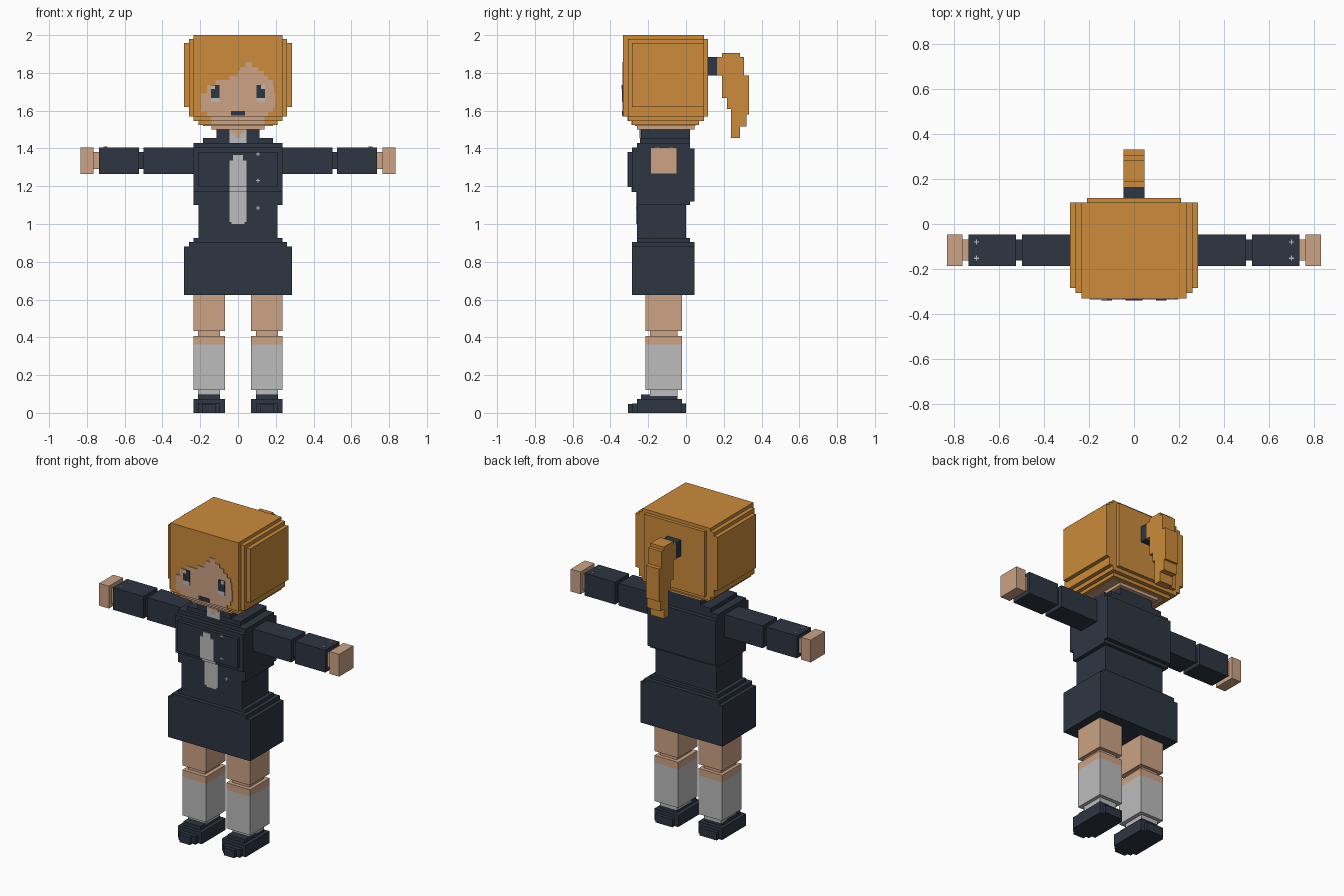
import bpy, bmesh

def material(name, r, g, b):
    m = bpy.data.materials.new(name)
    lin = [((c / 255 + 0.055) / 1.055) ** 2.4 for c in (r, g, b)]
    m.diffuse_color = (*lin, 1)
    return m

HAIR = material("ginger hair", 204, 139, 60)
SKIN = material("skin", 204, 163, 133)
DARK = material("navy cloth", 46, 54, 66)
GREY = material("pale grey", 188, 188, 188)

def finish(name, bm, mat):
    bmesh.ops.recalc_face_normals(bm, faces=bm.faces)
    me = bpy.data.meshes.new(name)
    bm.to_mesh(me)
    bm.free()
    me.materials.append(mat)
    bpy.context.collection.objects.link(bpy.data.objects.new(name, me))

def add_box(bm, x0, x1, y0, y1, z0, z1):
    v = [bm.verts.new((x, y, z)) for x in (x0, x1) for y in (y0, y1) for z in (z0, z1)]
    for f in ((0, 1, 3, 2), (4, 6, 7, 5), (0, 4, 5, 1), (2, 3, 7, 6), (0, 2, 6, 4), (1, 5, 7, 3)):
        bm.faces.new([v[i] for i in f])

def boxes(name, mat, *items):
    """One object from boxes given as x0, x1, y0, y1, z0, z1."""
    bm = bmesh.new()
    for b in items:
        add_box(bm, *b)
    finish(name, bm, mat)

def centred(name, mat, *items):
    """Boxes given as half width, y0, y1, z0, z1."""
    boxes(name, mat, *[(-b[0], *b) for b in items])

def pair(name, mat, *items):
    """The same boxes on both sides of the body."""
    boxes("left_" + name, mat, *items)
    boxes("right_" + name, mat, *[(-b[1], -b[0], *b[2:]) for b in items])

def paint(name, mat, y, *rects, t=0.004):
    """Thin plates on a front surface, given as x0, x1, z0, z1."""
    boxes(name, mat, *[(a, b, y - t, y + 0.001, c, d) for a, b, c, d in rects])

# Hair cap with stepped edges
centred("hair_cap", HAIR,
        (0.285, -0.285, 0.095, 1.62, 1.957),
        (0.26, -0.307, 0.095, 1.57, 1.98),
        (0.235, -0.333, 0.095, 1.57, 2.0),
        (0.21, -0.307, 0.116, 1.57, 1.98),
        (0.235, -0.307, 0.095, 1.545, 1.62),
        (0.21, -0.285, 0.07, 1.524, 1.56))

# Ponytail: side profile extruded across the width
profile = [(.165, 1.885), (.19, 1.885), (.19, 1.905), (.285, 1.905), (.285, 1.885),
           (.307, 1.885), (.307, 1.785), (.333, 1.785), (.333, 1.58), (.32, 1.58),
           (.32, 1.515), (.285, 1.515), (.285, 1.455), (.238, 1.455), (.238, 1.61),
           (.217, 1.61), (.217, 1.667), (.19, 1.667), (.19, 1.785), (.165, 1.785)]
bm = bmesh.new()
face = bm.faces.new([bm.verts.new((-0.046, y, z)) for y, z in profile])
ext = bmesh.ops.extrude_face_region(bm, geom=[face])["geom"]
bmesh.ops.translate(bm, vec=(0.092, 0, 0), verts=[g for g in ext if isinstance(g, bmesh.types.BMVert)])
finish("ponytail", bm, HAIR)
centred("hair_tie", DARK, (0.046, 0.11, 0.166, 1.785, 1.885))

# Face, stepped under an uneven fringe
paint("face", SKIN, -0.333,
      (0.04, 0.075, 1.83, 1.857), (0.01, 0.108, 1.81, 1.83), (0.0, 0.137, 1.785, 1.81),
      (-0.046, 0.16, 1.762, 1.785), (-0.12, 0.185, 1.737, 1.762),
      (-0.165, 0.19, 1.69, 1.737), (-0.195, 0.195, 1.62, 1.69),
      (-0.195, 0.185, 1.593, 1.62), (-0.165, 0.16, 1.57, 1.593))
paint("jaw", SKIN, -0.307, (-0.145, 0.14, 1.545, 1.57))
paint("lower_jaw", SKIN, -0.285, (-0.14, 0.14, 1.524, 1.545))
centred("chin", SKIN, (0.14, -0.26, 0.045, 1.5, 1.53), (0.185, -0.27, 0.05, 1.519, 1.53))

# Eyes and mouth
for s, side in ((-1, "left"), (1, "right")):
    a, b = sorted((s * 0.098, s * 0.144))
    paint(side + "_eye", DARK, -0.337, (a, b, 1.668, 1.737), t=0.003)
    paint(side + "_eye_white", GREY, -0.337, (a, b, 1.645, 1.668), t=0.003)
    o, p = sorted((s * 0.122, s * 0.144))
    paint(side + "_eye_glint", GREY, -0.34, (o, p, 1.715, 1.737), t=0.002)
paint("mouth", DARK, -0.337, (-0.037, 0.037, 1.575, 1.598), t=0.003)

# Jacket: collar, shoulders, chest and waist
centred("collar", DARK, (0.115, -0.238, 0.02, 1.45, 1.5), (0.185, -0.24, 0.02, 1.43, 1.456))
paint("shirt_front", GREY, -0.24, (-0.046, 0.046, 1.43, 1.5))
paint("throat", SKIN, -0.244, (-0.035, 0.035, 1.48, 1.5), (-0.012, 0.012, 1.456, 1.48), t=0.002)
centred("jacket", DARK,
        (0.235, -0.26, 0.02, 1.4, 1.43),
        (0.235, -0.26, 0.045, 1.12, 1.4),
        (0.235, -0.26, 0.02, 1.1, 1.12),
        (0.235, -0.285, -0.25, 1.17, 1.405),
        (0.21, -0.307, -0.25, 1.195, 1.38),
        (0.21, -0.26, 0.0, 0.92, 1.1))

# Necktie following the chest steps
paint("tie_upper", GREY, -0.307, (-0.026, 0.026, 1.335, 1.365), (-0.046, 0.046, 1.195, 1.335))
paint("tie_middle", GREY, -0.285, (-0.046, 0.046, 1.17, 1.195))
paint("tie_lower", GREY, -0.26, (-0.046, 0.046, 1.01, 1.17), (-0.035, 0.035, 1.0, 1.01))

# Small cross-shaped buttons on the chest and cuffs
for i, (y, z) in enumerate(((-0.307, 1.37), (-0.307, 1.23), (-0.26, 1.085))):
    paint("chest_button_%d" % (i + 1), GREY, y,
          (0.094, 0.116, z - 0.003, z + 0.003), (0.102, 0.108, z - 0.011, z + 0.011))
for y, n in ((-0.08, "back"), (-0.152, "front")):
    pair("cuff_button_" + n, GREY,
         (0.691, 0.713, y - 0.003, y + 0.003, 1.404, 1.409),
         (0.699, 0.705, y - 0.011, y + 0.011, 1.404, 1.409))

# Skirt
centred("skirt", DARK,
        (0.235, -0.26, 0.02, 0.9, 0.925),
        (0.26, -0.285, 0.045, 0.88, 0.905),
        (0.285, -0.285, 0.045, 0.625, 0.882))

# Arms and hands
pair("sleeve", DARK,
     (0.22, 0.5, -0.187, -0.047, 1.265, 1.405),
     (0.49, 0.535, -0.163, -0.07, 1.29, 1.382),
     (0.525, 0.737, -0.187, -0.047, 1.265, 1.405))
pair("hand", SKIN,
     (0.73, 0.77, -0.163, -0.07, 1.29, 1.382),
     (0.765, 0.833, -0.187, -0.047, 1.265, 1.405))

# Legs, socks and shoes
pair("leg", SKIN,
     (0.07, 0.235, -0.215, -0.022, 0.433, 0.63),
     (0.095, 0.213, -0.19, -0.045, 0.4, 0.437),
     (0.07, 0.235, -0.215, -0.022, 0.362, 0.406))
pair("sock", GREY,
     (0.07, 0.235, -0.215, -0.022, 0.12, 0.362),
     (0.095, 0.213, -0.19, -0.045, 0.09, 0.125))
pair("shoe", DARK,
     (0.07, 0.235, -0.26, -0.022, 0.0, 0.073),
     (0.095, 0.213, -0.285, 0.0, 0.0, 0.05),
     (0.118, 0.19, -0.308, 0.0, 0.0, 0.048),
     (0.095, 0.213, -0.238, -0.045, 0.07, 0.097))
